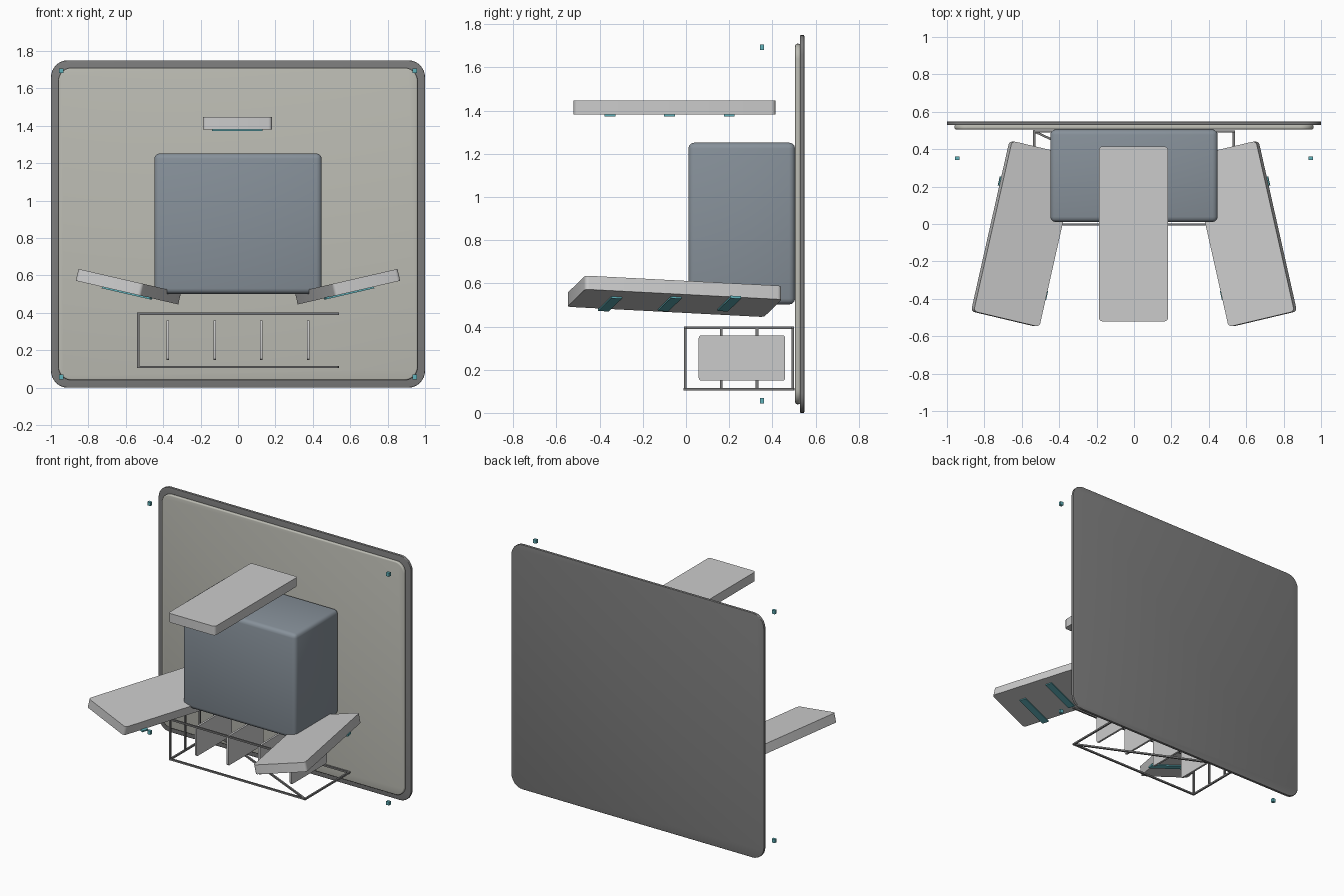
import bpy, bmesh
from math import radians
from mathutils import Matrix, Vector

if "Cube" in bpy.data.objects:
    bpy.data.objects.remove(bpy.data.objects["Cube"])


def material(name, rgb):
    m = bpy.data.materials.new(name)
    m.diffuse_color = (*rgb, 1)
    m.use_nodes = True
    m.node_tree.nodes["Principled BSDF"].inputs["Base Color"].default_value = m.diffuse_color
    return m


DARK = material("dark_grey", (0.2, 0.2, 0.2))
OLIVE = material("olive_grey", (0.5, 0.5, 0.45))
SLATE = material("slate_blue", (0.24, 0.28, 0.32))
TEAL = material("teal", (0.12, 0.45, 0.5))


def box(name, size, matrix, mat=None, axis=None, radius=0, segs=4, edge=0):
    """Box; edges along `axis` are rounded by radius, then all edges by `edge`."""
    bm = bmesh.new()
    bmesh.ops.create_cube(bm, size=1, matrix=Matrix.Diagonal((*size, 1)))
    if radius:
        es = [e for e in bm.edges
              if abs((e.verts[0].co - e.verts[1].co).normalized()[axis]) > 0.9]
        bmesh.ops.bevel(bm, geom=es, offset=radius, segments=segs,
                        profile=0.5, affect='EDGES')
    if edge:
        es = [e for e in bm.edges if e.calc_face_angle(0) > 0.8]
        bmesh.ops.bevel(bm, geom=es, offset=edge, segments=3,
                        profile=0.5, affect='EDGES')
    me = bpy.data.meshes.new(name)
    bm.to_mesh(me)
    bm.free()
    ob = bpy.data.objects.new(name, me)
    bpy.context.collection.objects.link(ob)
    ob.matrix_world = matrix
    if mat:
        me.materials.append(mat)
    if radius or edge:
        bpy.context.view_layer.objects.active = ob
        bpy.ops.object.select_all(action='DESELECT')
        ob.select_set(True)
        bpy.ops.object.shade_smooth_by_angle(angle=radians(35))
    return ob


def at(x, y, z):
    return Matrix.Translation((x, y, z))


def bar(name, a, b, t=0.012):
    a, b = Vector(a), Vector(b)
    d = b - a
    rot = d.to_track_quat('Z', 'Y').to_matrix().to_4x4()
    box(name, (t, t, d.length + t), Matrix.Translation((a + b) / 2) @ rot, DARK)


# back plate and inset front panel
box("back_plate", (2, 0.02, 1.75), at(0, 0.538, 0.875), DARK, 1, 0.09, 8, 0.004)
box("front_panel", (1.92, 0.024, 1.67), at(0, 0.518, 0.875), OLIVE, 1, 0.07, 8, 0.008)

# central housing
box("housing", (0.895, 0.495, 0.75), at(0, 0.258, 0.877), SLATE, edge=0.028)


# three paddles, each with three strips underneath
def paddle(name, x, z, angle):
    tilt = Matrix.Rotation(-angle, 4, 'Y')
    rot = tilt @ Matrix.Rotation(angle, 4, 'Z')
    box(name, (0.37, 0.935, 0.065), at(x, -0.053, z) @ rot, None, 2, 0.02, 4)
    for i, y in enumerate((-0.352, -0.076, 0.2)):
        under = at(x, y, z) @ tilt @ at(0, 0, -0.0345) @ Matrix.Rotation(angle, 4, 'Z')
        box(f"{name}_strip_{i}", (0.27, 0.05, 0.012), under, TEAL)


paddle("top_paddle", -0.003, 1.414, 0)
for side, s in (("left", -1), ("right", 1)):
    paddle(f"{side}_paddle", s * 0.586, 0.54, s * radians(13))

# small corner markers
for x in (-0.945, 0.945):
    for z in (0.057, 1.694):
        box("corner_marker", (0.023, 0.02, 0.026), at(x, 0.352, z), TEAL)

# open rack frame: lower rectangle, upper rails, ladder end and brace
X, Y0, Y1, Z0, Z1 = 0.533, -0.003, 0.495, 0.11, 0.395
for y in (Y0, Y1):
    for z in (Z0, Z1):
        bar("rack_rail", (-X, y, z), (X, y, z))
for x, z in ((-X, Z0), (X, Z0), (-X, Z1)):
    bar("rack_side", (x, Y0, z), (x, Y1, z))
for i in range(4):
    y = Y0 + (Y1 - Y0) * i / 3
    bar("rack_post", (-X, y, Z0), (-X, y, Z1))
bar("rack_brace", (-X, Y1, Z0), (X, Y0, Z0))

# upright plates in the rack
for i in range(4):
    box(f"rack_plate_{i}", (0.014, 0.4, 0.21), at(-0.375 + 0.25 * i, 0.259, 0.254),
        None, 0, 0.012, 3)
